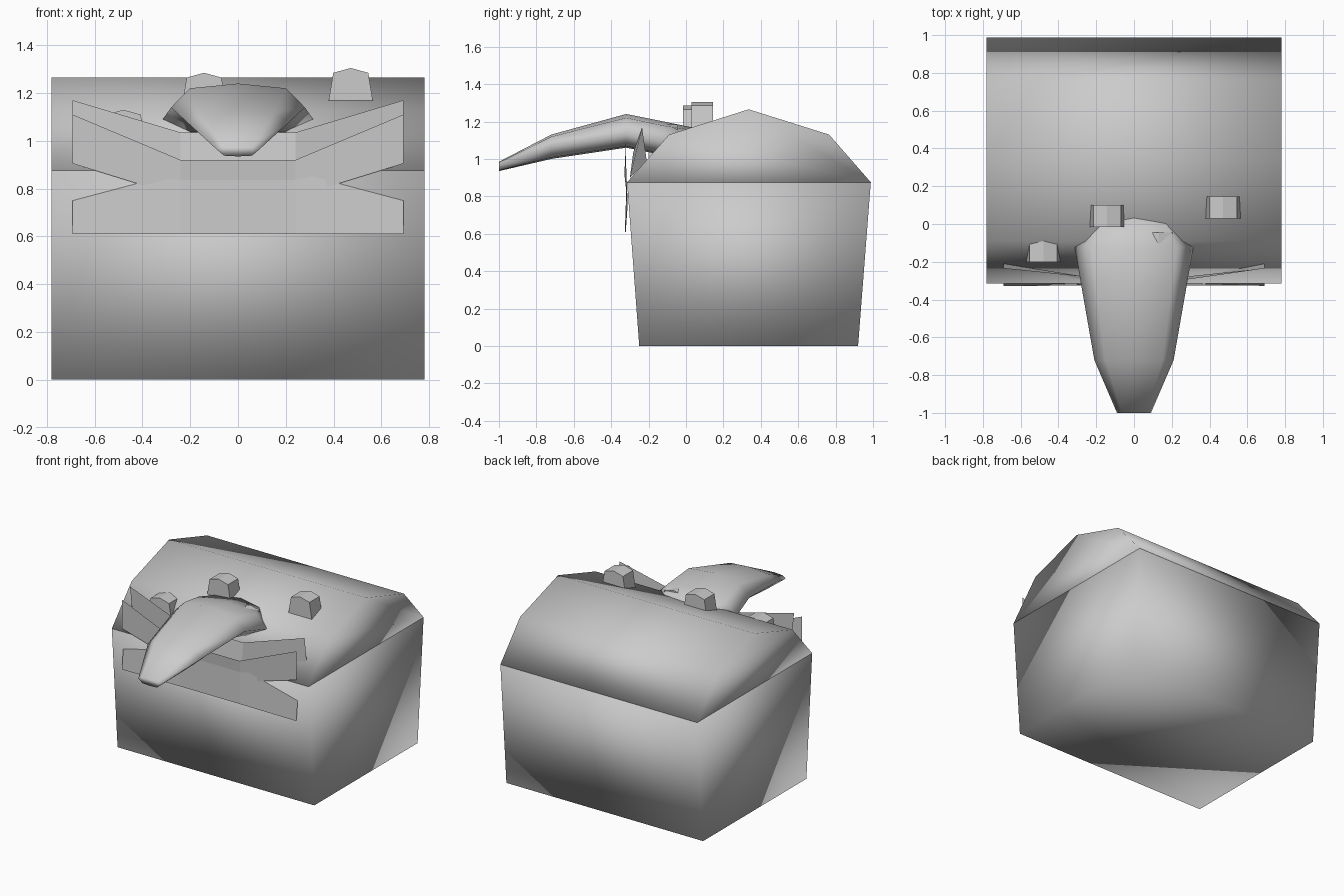
import bpy, bmesh

if "Cube" in bpy.data.objects:
    bpy.data.objects.remove(bpy.data.objects["Cube"], do_unlink=True)

GREY = (0.6, 0.6, 0.6, 1)
grey = bpy.data.materials.new("plain grey")
grey.use_nodes = True
grey.diffuse_color = GREY
grey.node_tree.nodes["Principled BSDF"].inputs["Base Color"].default_value = GREY


def finish(bm, name, smooth=False, closed=True):
    if closed:
        bmesh.ops.recalc_face_normals(bm, faces=bm.faces)
    for f in bm.faces:
        f.smooth = smooth
    mesh = bpy.data.meshes.new(name)
    bm.to_mesh(mesh)
    bm.free()
    mesh.materials.append(grey)
    obj = bpy.data.objects.new(name, mesh)
    bpy.context.collection.objects.link(obj)
    return obj


def loft(rings, name, smooth=True):
    """Skin closed rings of equal length and cap both ends."""
    bm = bmesh.new()
    loops = [[bm.verts.new(p) for p in ring] for ring in rings]
    n = len(loops[0])
    for a, b in zip(loops, loops[1:]):
        for i in range(n):
            j = (i + 1) % n
            bm.faces.new((a[i], a[j], b[j], b[i]))
    bm.faces.new(loops[0])
    bm.faces.new(loops[-1])
    return finish(bm, name, smooth)


# Chest body, flaring towards the top
HALF = 0.78
body = [(-0.25, 0), (-0.315, 0.875), (0.988, 0.875), (0.92, 0)]
loft([[(x, y, z) for y, z in body] for x in (-HALF, HALF)], "chest_body")

# Arched lid
arch = [(-0.315, 0.875), (-0.09, 1.13), (0.335, 1.265), (0.765, 1.13), (0.988, 0.875)]
loft([[(x, y, z) for y, z in arch] for x in (-HALF, HALF)], "chest_lid")

# Tongue: y, half width, top, side and bottom heights
sections = [(-1.0, 0.09, 0.985, 0.965, 0.935),
            (-0.72, 0.21, 1.13, 1.075, 1.0),
            (-0.32, 0.28, 1.24, 1.14, 1.06),
            (-0.12, 0.315, 1.2, 1.09, 1.02),
            (0.05, 0.2, 1.165, 1.1, 1.02)]
rings = []
for y, w, top, side, low in sections:
    half = [(0.72, top - 0.2 * (top - side)), (1, side), (0.65, low + 0.1 * (side - low))]
    ring = [(0, y, top)] + [(w * u, y, z) for u, z in half]
    ring += [(0, y, low)] + [(-w * u, y, z) for u, z in reversed(half)]
    rings.append(ring)
loft(rings, "tongue")


# Lip strips: thin bent sheets, given as (x, y, z) columns on the left side
def strip(name, top, bottom):
    bm = bmesh.new()
    rows = []
    for row in (top, bottom):
        full = [(-x, y, z) for x, y, z in row] + [(x, y, z) for x, y, z in reversed(row)]
        rows.append([bm.verts.new(p) for p in full])
    t, b = rows
    for i in range(len(t) - 1):
        bm.faces.new((b[i], b[i + 1], t[i + 1], t[i]))
    return finish(bm, name, closed=False)


strip("upper_lip",
      [(0.692, -0.235, 1.17), (0.24, -0.282, 1.035)],
      [(0.692, -0.21, 0.99), (0.24, -0.3, 0.9)])
strip("middle_lip",
      [(0.692, -0.326, 1.11), (0.24, -0.326, 0.92)],
      [(0.692, -0.328, 0.905), (0.24, -0.312, 0.765)])
strip("lower_lip",
      [(0.692, -0.312, 0.75), (0.24, -0.318, 0.87)],
      [(0.692, -0.327, 0.61), (0.24, -0.322, 0.61)])


# Eyes: small arched blocks with a recessed front
def eye(name, x, y, top):
    outline = [(-0.093, -0.14), (0.093, -0.14), (0.073, -0.02), (0, 0), (-0.073, -0.02)]
    bm = bmesh.new()
    front = [bm.verts.new((x + u, y, top + v)) for u, v in outline]
    back = [bm.verts.new((x + u, y + 0.115, top + v)) for u, v in outline]
    n = len(outline)
    face = bm.faces.new(front)
    bm.faces.new(back[::-1])
    for i in range(n):
        j = (i + 1) % n
        bm.faces.new((front[j], front[i], back[i], back[j]))
    bmesh.ops.inset_individual(bm, faces=[face], thickness=0.014, depth=-0.025)
    return finish(bm, name)


eye("eye_high", 0.472, 0.03, 1.305)
eye("eye_middle", -0.142, -0.015, 1.285)
eye("eye_low", -0.48, -0.2, 1.13)
eye("eye_hidden", 0.13, -0.16, 1.185)
